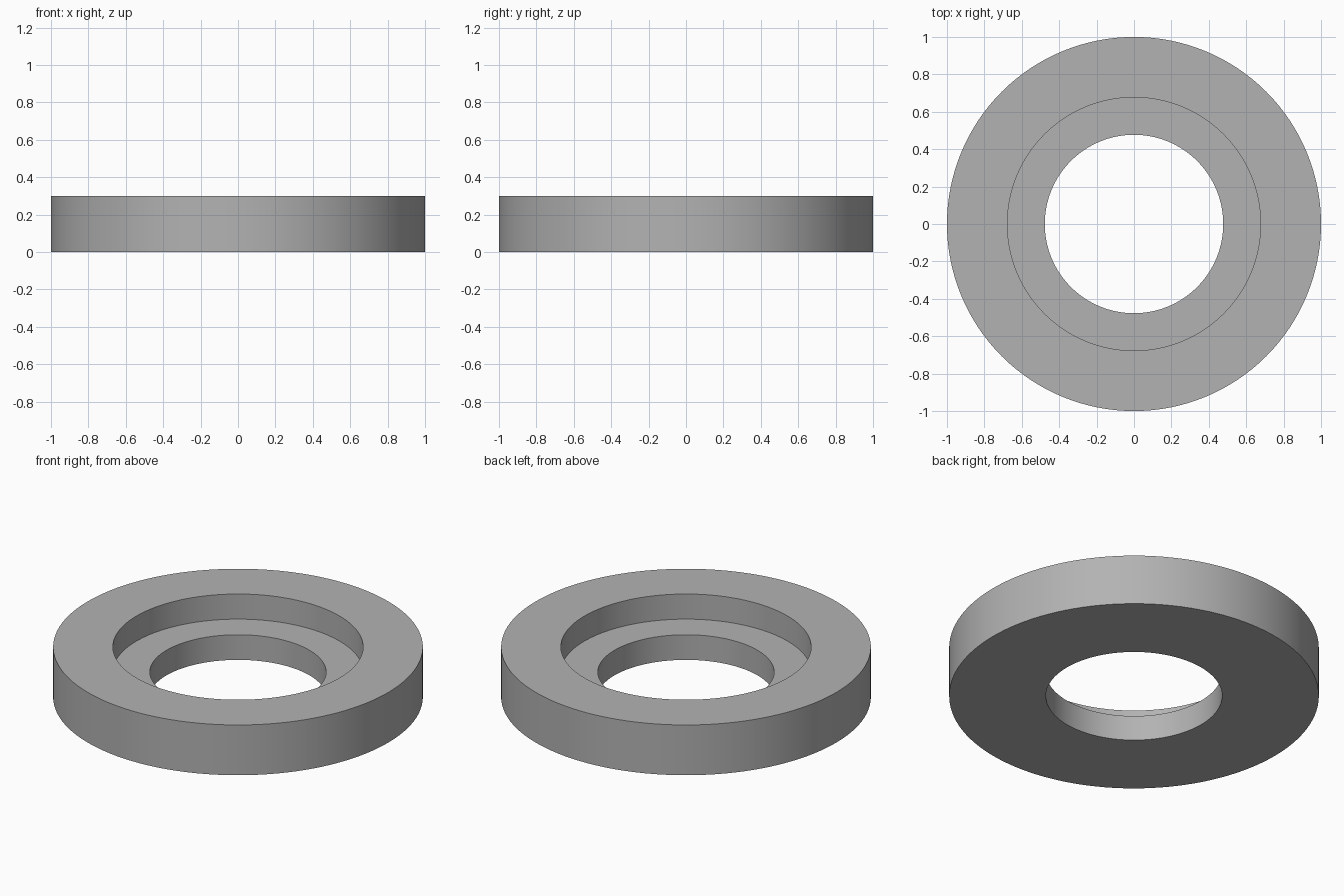
import bpy
import bmesh
import math

if "Cube" in bpy.data.objects:
    bpy.data.objects.remove(bpy.data.objects["Cube"])

SEGMENTS = 128

# Stepped ring cross-section as (radius, height), closed loop
PROFILE = [(1.0, 0.0), (1.0, 0.3), (0.677, 0.3),
           (0.677, 0.15), (0.477, 0.15), (0.477, 0.0)]

grey = bpy.data.materials.new("plain grey")
grey.diffuse_color = (0.45, 0.45, 0.45, 1.0)
grey.use_nodes = True
grey.node_tree.nodes["Principled BSDF"].inputs["Base Color"].default_value = grey.diffuse_color

# Counterbored washer: sweep the section around the z axis
bm = bmesh.new()
rings = []
for i in range(SEGMENTS):
    a = 2 * math.pi * i / SEGMENTS
    rings.append([bm.verts.new((r * math.cos(a), r * math.sin(a), z))
                  for r, z in PROFILE])
for i, ring in enumerate(rings):
    nxt = rings[(i + 1) % SEGMENTS]
    for j in range(len(PROFILE)):
        k = (j + 1) % len(PROFILE)
        bm.faces.new((ring[j], nxt[j], nxt[k], ring[k]))
bmesh.ops.recalc_face_normals(bm, faces=bm.faces)

mesh = bpy.data.meshes.new("counterbored_washer")
bm.to_mesh(mesh)
bm.free()
mesh.materials.append(grey)
washer = bpy.data.objects.new("counterbored_washer", mesh)
bpy.context.collection.objects.link(washer)

# Smooth walls with crisp rims
bpy.context.view_layer.objects.active = washer
washer.select_set(True)
bpy.ops.object.shade_smooth_by_angle(angle=math.radians(30))
